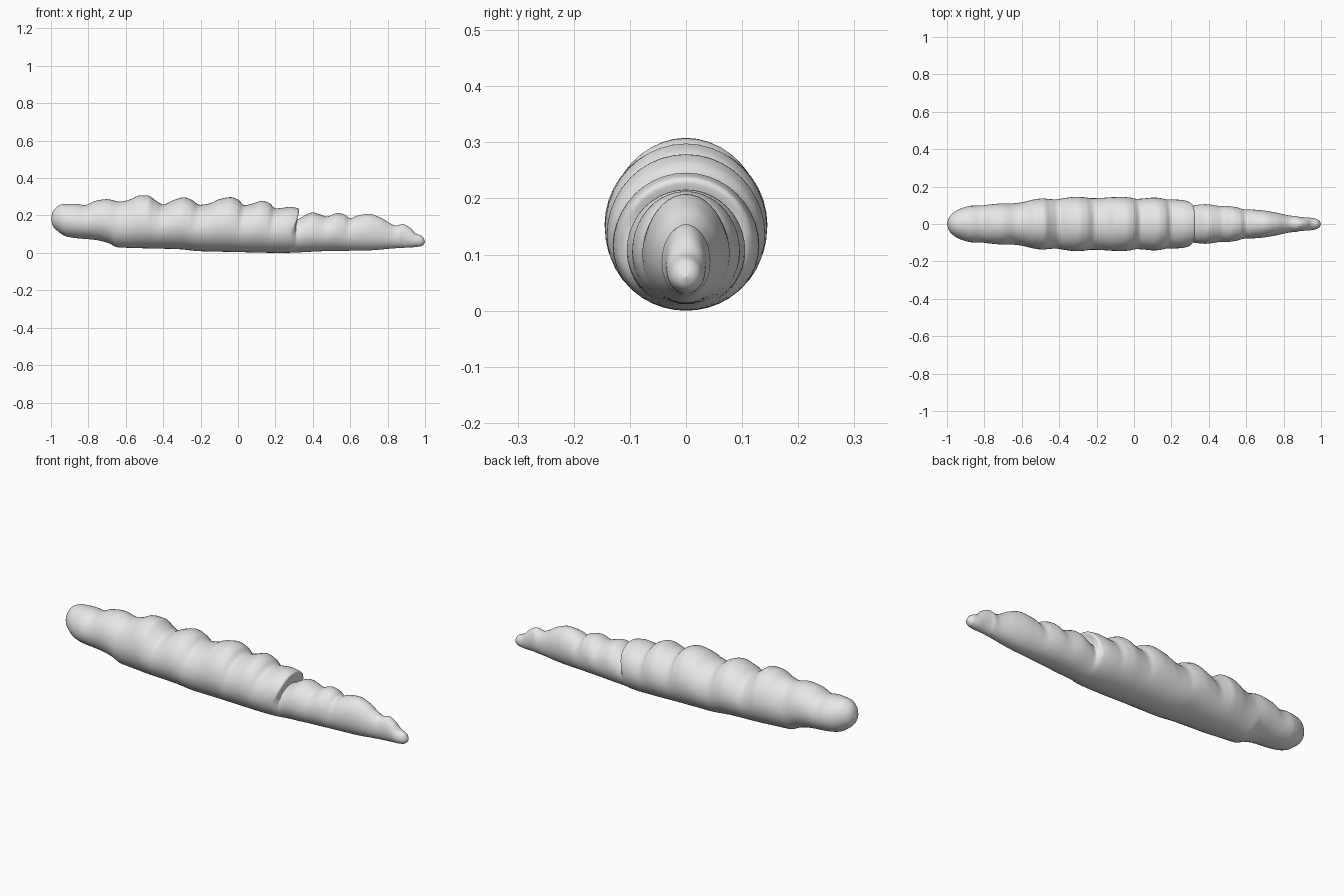
import bpy, bmesh, math

if "Cube" in bpy.data.objects:
    bpy.data.objects.remove(bpy.data.objects["Cube"])

# Outline control points: (x, value)
TOP = [(-1, .18), (-.99, .22), (-.97, .245), (-.94, .26), (-.87, .262), (-.82, .256), (-.76, .279),
       (-.70, .287), (-.63, .274), (-.58, .285), (-.52, .308), (-.48, .307), (-.44, .28), (-.40, .259),
       (-.35, .28), (-.29, .297), (-.25, .285), (-.205, .257), (-.15, .265), (-.10, .287), (-.04, .298),
       (0, .285), (.035, .255), (.08, .264), (.13, .279), (.17, .265), (.20, .238), (.24, .241),
       (.28, .246), (.30, .24), (.316, .215), (.33, .18), (.36, .202), (.40, .216), (.44, .205), (.475, .195),
       (.53, .213), (.57, .205), (.60, .185), (.64, .20), (.70, .208), (.76, .19), (.81, .16),
       (.845, .146), (.88, .154), (.92, .135), (.95, .104), (.98, .092), (.993, .078), (1, .06)]
BOTTOM = [(-1, .18), (-.99, .145), (-.97, .123), (-.92, .09), (-.87, .08), (-.75, .069), (-.68, .052),
          (-.63, .03), (-.5, .025), (-.3, .02), (-.18, .009), (0, .005), (.25, 0), (.5, .01),
          (.7, .013), (.85, .025), (.95, .031), (.98, .036), (.993, .045), (1, .06)]
WIDTH = [(-1, 0), (-.99, .033), (-.97, .056), (-.93, .08), (-.87, .097), (-.75, .104), (-.6, .116),
         (-.45, .135), (-.2, .142), (0, .14), (.2, .134), (.3, .12), (.34, .107), (.45, .101),
         (.6, .083), (.8, .055), (.9, .037), (.95, .033), (.98, .026), (.993, .016), (1, 0)]


def curve(pts, x):
    """Smooth interpolation that never overshoots its points."""
    x = min(max(x, -1), 1)
    i = 0
    while i < len(pts) - 2 and x > pts[i + 1][0]:
        i += 1

    def slope(k):
        return (pts[k + 1][1] - pts[k][1]) / (pts[k + 1][0] - pts[k][0])

    def tangent(k):
        if k == 0:
            return slope(0)
        if k == len(pts) - 1:
            return slope(k - 1)
        a, b = slope(k - 1), slope(k)
        return 0 if a * b <= 0 else 2 * a * b / (a + b)
    (x0, y0), (x1, y1) = pts[i], pts[i + 1]
    h = x1 - x0
    t = (x - x0) / h
    return ((1 + 2 * t) * (1 - t) ** 2 * y0 + t * (1 - t) ** 2 * h * tangent(i)
            + t * t * (3 - 2 * t) * y1 + t * t * (t - 1) * h * tangent(i + 1))


def ripple(x):
    """How far the segment bulges above the average back line."""
    if abs(x) > .88:
        return 0
    avg = sum(curve(TOP, x + d * .02) for d in range(-5, 6)) / 11
    return curve(TOP, x) - avg


def bump(x, c, w):
    return math.exp(-((x - c) / w) ** 2)


# Body: rings lofted along x, closer together at both ends and at the lip
SIDES = 40
xs = [-1 + 2 * i / 220 for i in range(1, 220)]
xs += [s * v for s in (-1, 1) for v in (.9995, .998, .995, .987, .978)]
xs += [.30 + .0025 * i for i in range(16)]
xs = sorted(set(round(x, 4) for x in xs))

bm = bmesh.new()
rings = []
for x in xs:
    top, bot = curve(TOP, x), curve(BOTTOM, x)
    half = curve(WIDTH, x) + .22 * ripple(x)
    mid = bot + (top - bot) * .48
    lip = .02 * bump(x, .305, .012) - .014 * bump(x, .333, .012)
    ring = []
    for k in range(SIDES):
        a = 2 * math.pi * k / SIDES
        c, s = math.cos(a), math.sin(a)
        upper = max(0, s)
        # folds lean back down the flanks, and one fold overhangs the next
        lean = -.022 * (1 - upper) * (1 - x * x)
        z = mid + s * ((top - mid) if s > 0 else (mid - bot))
        ring.append(bm.verts.new((x + lean + lip * min(1, upper * 1.5), c * half, z)))
    rings.append(ring)
for r, q in zip(rings, rings[1:]):
    for k in range(SIDES):
        n = (k + 1) % SIDES
        bm.faces.new((r[k], r[n], q[n], q[k]))
# Rounded tips
for ring, x, z in ((rings[0], -1, .18), (rings[-1], 1, .06)):
    tip = bm.verts.new((x, 0, z))
    for k in range(SIDES):
        bm.faces.new((ring[k], ring[(k + 1) % SIDES], tip))
bmesh.ops.recalc_face_normals(bm, faces=bm.faces)
for f in bm.faces:
    f.smooth = True

mesh = bpy.data.meshes.new("segmented_body")
bm.to_mesh(mesh)
bm.free()
body = bpy.data.objects.new("segmented_body", mesh)
bpy.context.collection.objects.link(body)

grey = bpy.data.materials.new("light_grey")
grey.diffuse_color = (.8, .8, .8, 1)
grey.use_nodes = True
grey.node_tree.nodes["Principled BSDF"].inputs["Base Color"].default_value = grey.diffuse_color
mesh.materials.append(grey)
